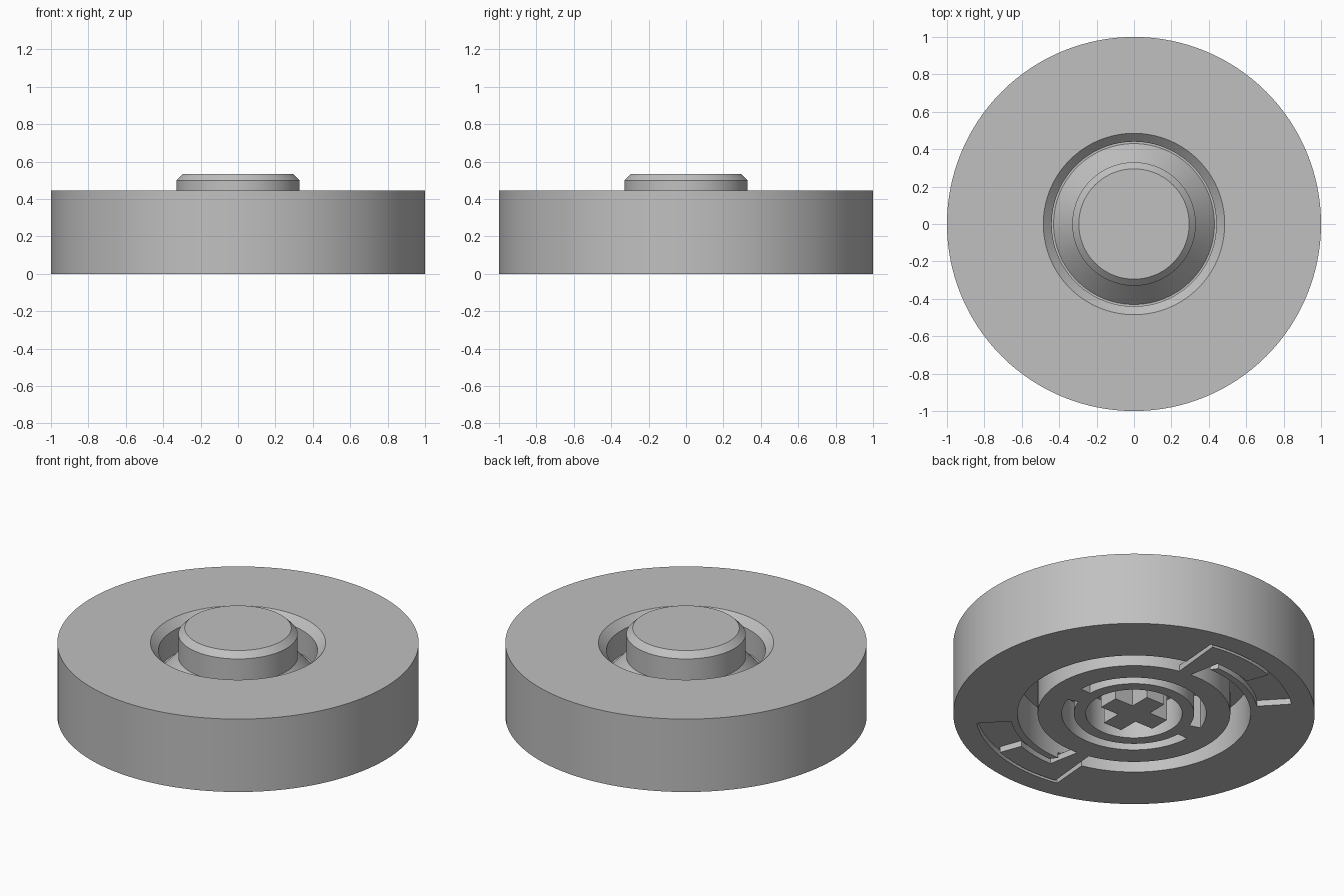
import bpy, bmesh, math

if "Cube" in bpy.data.objects:
    bpy.data.objects.remove(bpy.data.objects["Cube"], do_unlink=True)

grey = bpy.data.materials.new("plain_grey")
grey.use_nodes = True
tint = (0.53, 0.53, 0.53, 1)
grey.diffuse_color = tint
grey.node_tree.nodes["Principled BSDF"].inputs["Base Color"].default_value = tint


def finish(name, bm):
    bmesh.ops.recalc_face_normals(bm, faces=bm.faces)
    mesh = bpy.data.meshes.new(name)
    bm.to_mesh(mesh)
    bm.free()
    mesh.materials.append(grey)
    obj = bpy.data.objects.new(name, mesh)
    bpy.context.collection.objects.link(obj)
    return obj


def lathe(name, profile, steps=128):
    """Spin a closed (radius, height) outline around z."""
    bm = bmesh.new()
    verts = [bm.verts.new((r, 0, z)) for r, z in profile]
    edges = [bm.edges.new((verts[i - 1], verts[i])) for i in range(len(verts))]
    bmesh.ops.spin(bm, geom=verts + edges, cent=(0, 0, 0), axis=(0, 0, 1),
                   angle=math.tau, steps=steps, use_merge=True)
    bmesh.ops.remove_doubles(bm, verts=bm.verts, dist=1e-5)
    return finish(name, bm)


def prism(name, points, low, high):
    bm = bmesh.new()
    base = bm.faces.new([bm.verts.new((x, y, low)) for x, y in points])
    top = bmesh.ops.extrude_face_region(bm, geom=[base])["geom"]
    bmesh.ops.translate(bm, vec=(0, 0, high - low),
                        verts=[g for g in top if isinstance(g, bmesh.types.BMVert)])
    return finish(name, bm)


def arc(radius, start, end):
    """Points of an arc; angles run clockwise from the back left diagonal."""
    n = max(2, int(abs(end - start) / 3))
    angles = [math.radians(135 - start - (end - start) * i / n) for i in range(n + 1)]
    return [(radius * math.cos(a), radius * math.sin(a)) for a in angles]


def cut(target, cutter):
    cutter.hide_render = True
    mod = target.modifiers.new("cut", 'BOOLEAN')
    mod.operation = 'DIFFERENCE'
    mod.solver = 'EXACT'
    mod.object = cutter
    bpy.context.view_layer.objects.active = target
    bpy.ops.object.modifier_apply(modifier=mod.name)
    bpy.data.objects.remove(cutter, do_unlink=True)


# Outer body with a chamfered opening on top and a wide bore below
housing = lathe("housing", [(0.645, 0), (1, 0), (1, 0.445), (0.485, 0.445),
                            (0.44, 0.4), (0.44, 0.25), (0.645, 0.25)])

# Button with a flared skirt, standing inside the body
button = lathe("button", [(0, 0), (0.533, 0), (0.533, 0.252), (0.43, 0.252),
                          (0.33, 0.36), (0.33, 0.5), (0.295, 0.535), (0, 0.535)])

# Underside: two hooked arms in shallow pockets, and two curved slots
parts = [housing, button]
for side, turn in (("left", 0), ("right", 180)):
    pocket = (arc(0.877, turn + 2, turn + 56) + arc(0.6, turn + 59, turn + 47)
              + arc(0.685, turn + 42, turn + 2))
    cut(housing, prism("pocket_cutter", pocket, -0.1, 0.036))
    hook = (arc(0.857, turn + 25, turn + 54.5) + arc(0.53, turn + 57, turn + 49)
            + arc(0.72, turn + 45, turn + 25))
    parts.append(prism(side + "_hook_arm", hook, 0, 0.037))
    slot = arc(0.4, turn - 28, turn + 132) + arc(0.333, turn + 132, turn - 28)
    cut(button, prism("slot_cutter", slot, -0.1, 0.2))

# Round socket with a cross-shaped post
cut(button, prism("socket_cutter", arc(0.267, 0, 360)[:-1], -0.1, 0.2))
long, thin = 0.185, 0.062
cross = []
for q in range(4):
    c, s = round(math.cos(q * math.pi / 2)), round(math.sin(q * math.pi / 2))
    for x, y in ((long, -thin), (long, thin), (thin, thin)):
        cross.append((x * c - y * s, x * s + y * c))
parts.append(prism("cross_post", cross, 0, 0.21))

# Smooth round walls, crisp edges
for obj in parts:
    bpy.ops.object.select_all(action='DESELECT')
    obj.select_set(True)
    bpy.context.view_layer.objects.active = obj
    bpy.ops.object.shade_smooth_by_angle(angle=math.radians(25))
